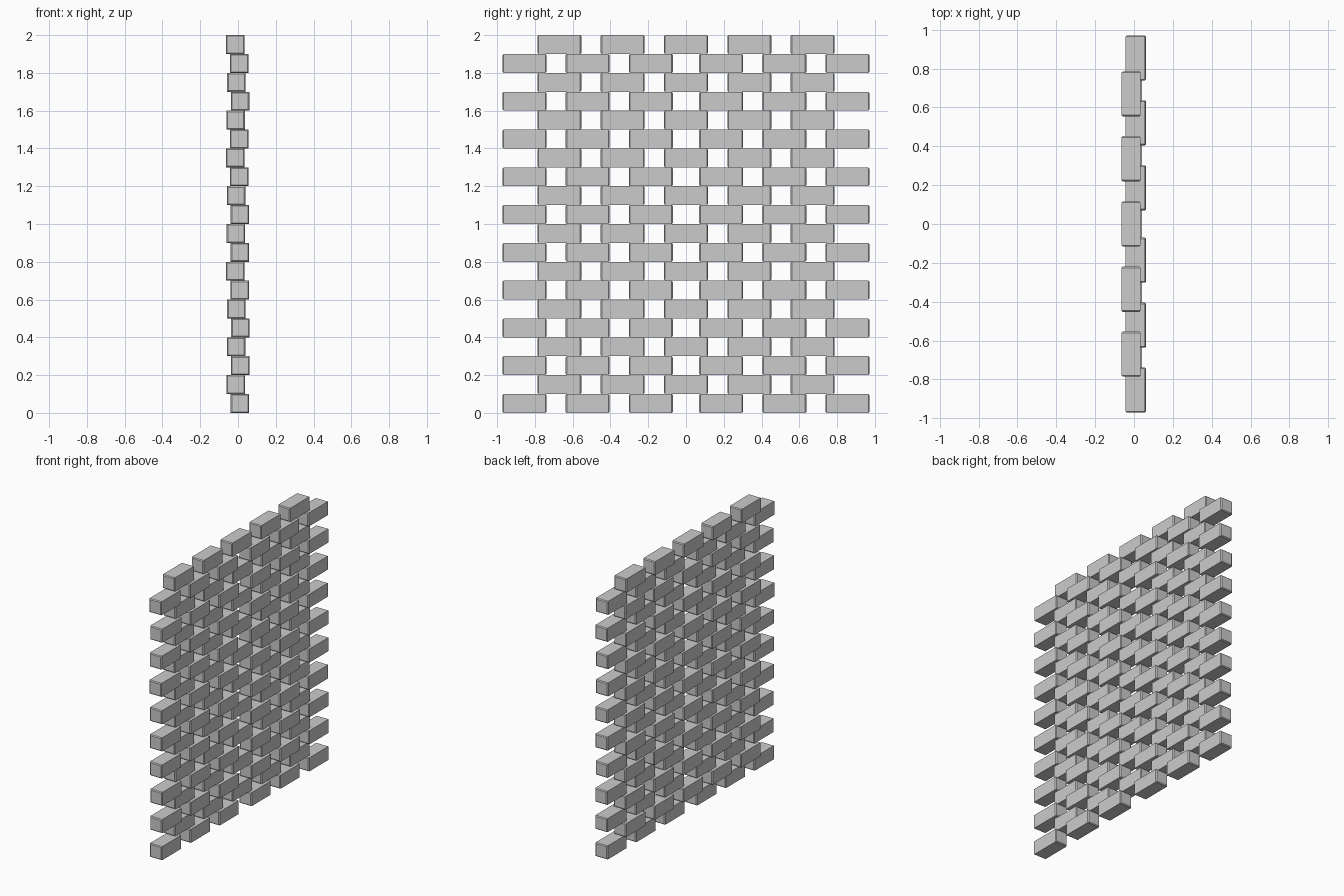
import bpy, bmesh

if "Cube" in bpy.data.objects:
    bpy.data.objects.remove(bpy.data.objects["Cube"])

LENGTH, DEPTH, HEIGHT = 0.232, 0.098, 0.1
# small forward/back shift of each course, bottom to top
SHIFT = [0.010, -0.012, 0.012, -0.010, 0.013, -0.008, 0.009, -0.014, 0.010, -0.011,
         0.010, -0.010, 0.006, -0.015, 0.007, -0.013, 0.011, -0.008, 0.006, -0.015]
OUTER = [-0.855, -0.521, -0.186, 0.186, 0.521, 0.855]   # six-brick courses
INNER = [-0.67, -0.336, 0.0, 0.336, 0.67]               # five-brick courses


def brick_mesh():
    # box whose two end faces have a fine chamfered rim
    bm = bmesh.new()
    bmesh.ops.create_cube(bm, size=1)
    bmesh.ops.scale(bm, vec=(DEPTH, LENGTH, HEIGHT), verts=bm.verts)
    rims = [e for e in bm.edges if e.verts[0].co.y * e.verts[1].co.y > 0]
    bmesh.ops.bevel(bm, geom=rims, offset=0.006, segments=1, affect='EDGES')
    mesh = bpy.data.meshes.new("brick")
    bm.to_mesh(mesh)
    bm.free()
    return mesh


# stacked alternating courses with open gaps
mesh = brick_mesh()
for row, x in enumerate(SHIFT):
    for i, y in enumerate(INNER if row % 2 else OUTER):
        ob = bpy.data.objects.new(f"brick_row{row + 1}_{i + 1}", mesh)
        ob.location = (x, y, (row + 0.5) * HEIGHT)
        bpy.context.collection.objects.link(ob)
